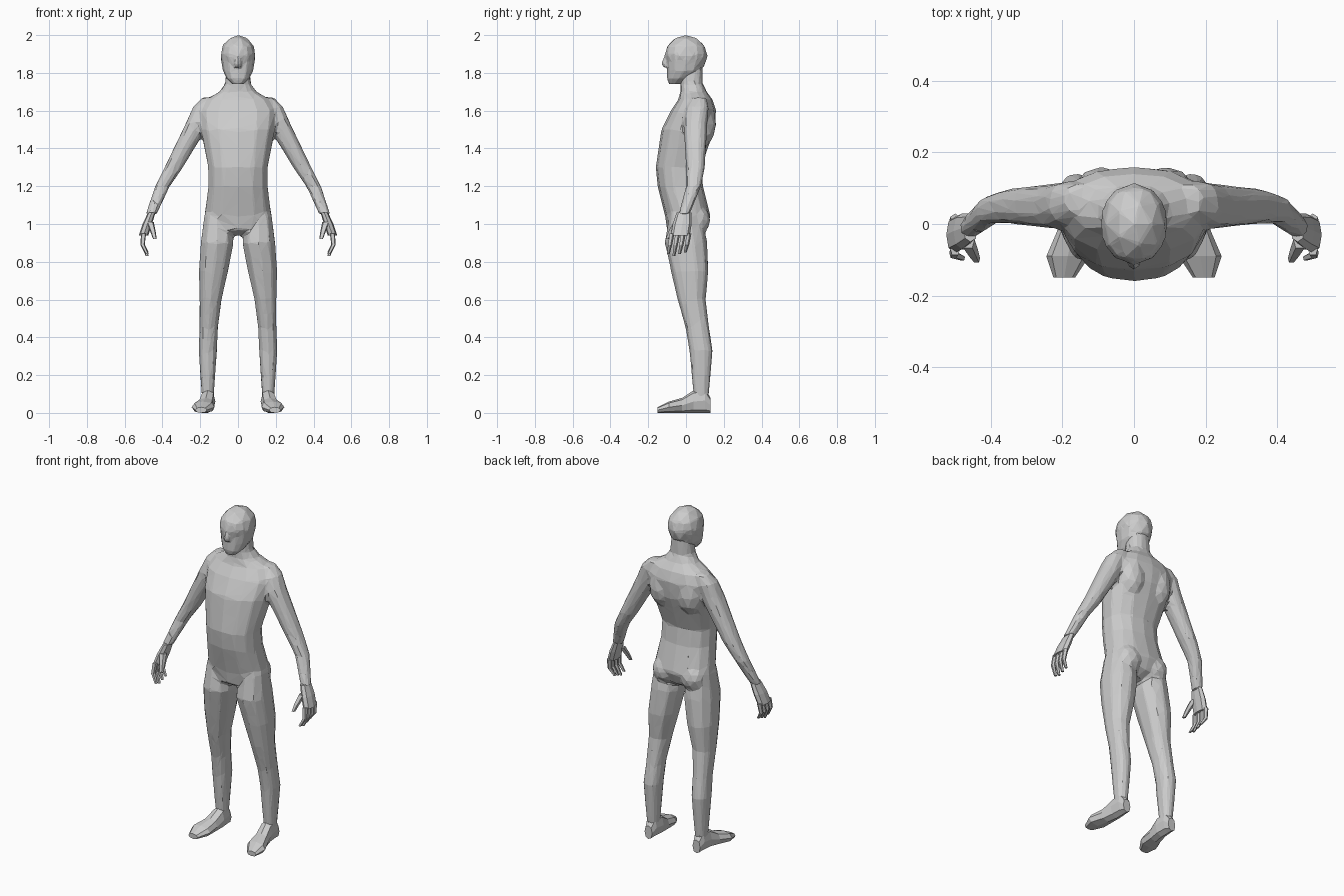
import bpy, bmesh, math
from mathutils import Matrix

if "Cube" in bpy.data.objects:
    bpy.data.objects.remove(bpy.data.objects["Cube"], do_unlink=True)

grey = bpy.data.materials.new("plain grey")
grey.use_nodes = True
colour = (0.6, 0.6, 0.6, 1)
grey.diffuse_color = colour
grey.node_tree.nodes["Principled BSDF"].inputs["Base Color"].default_value = colour


def squared(value, power):
    """Push a sine or cosine outward for a fuller, boxier outline."""
    return math.copysign(abs(value) ** power, value)


def loft(bm, rows, sides, power=0.85, side=1, lying=False):
    """Closed skin over level rings; lying turns the stack from upright to front-to-back."""
    rings = []
    for x, depth, level, half_width, half_depth in rows:
        ring = []
        for step in range(sides):
            angle = math.tau * step / sides + math.pi / 2
            across = side * (x + half_width * squared(math.cos(angle), power))
            along = depth + half_depth * squared(math.sin(angle), power)
            place = (across, level, along) if lying else (across, along, level)
            ring.append(bm.verts.new(place))
        rings.append(ring)
    faces = [bm.faces.new(rings[0]), bm.faces.new(rings[-1])]
    for lower, upper in zip(rings, rings[1:]):
        for step in range(sides):
            after = (step + 1) % sides
            faces.append(bm.faces.new((lower[step], lower[after], upper[after], upper[step])))
    bmesh.ops.recalc_face_normals(bm, faces=faces)


def trunk(bm, path, sides):
    """Central part from (depth, height, half width, half depth) points."""
    rows = [(0, y, z, width, depth) for y, z, width, depth in path]
    loft(bm, rows, sides)


def limb(bm, path, side, sides=10, ratio=1.0):
    """Side part from (x, y, z, radius) points; ratio is its depth over its width."""
    rows = [(x, y, z, radius, radius * ratio) for x, y, z, radius in path]
    loft(bm, rows, sides, side=side)


def ball(bm, centre, size):
    matrix = Matrix.Translation(centre) @ Matrix.Diagonal((*size, 1))
    bmesh.ops.create_icosphere(bm, subdivisions=2, radius=1, matrix=matrix)


def finish(name, bm):
    mesh = bpy.data.meshes.new(name)
    bm.to_mesh(mesh)
    bm.free()
    mesh.materials.append(grey)
    part = bpy.data.objects.new(name, mesh)
    bpy.context.collection.objects.link(part)
    return part


def fuse(part, voxel, ratio):
    """Join overlapping volumes into one skin and reduce it to flat facets."""
    remesh = part.modifiers.new("fuse", "REMESH")
    remesh.mode = "VOXEL"
    remesh.voxel_size = voxel
    blend = part.modifiers.new("blend", "SMOOTH")
    blend.iterations = 4
    facets = part.modifiers.new("facets", "DECIMATE")
    facets.ratio = ratio


# Body: torso with neck, arms, legs, shoulder blades and buttocks
bm = bmesh.new()
trunk(bm, [
    (0, 0.94, 0.06, 0.05), (0, 0.97, 0.13, 0.1), (0.01, 1.04, 0.18, 0.12),
    (-0.03, 1.2, 0.16, 0.12), (-0.04, 1.3, 0.16, 0.12), (0.01, 1.5, 0.2, 0.14),
    (0.04, 1.6, 0.21, 0.12), (0.05, 1.66, 0.17, 0.09), (0.04, 1.7, 0.1, 0.07),
    (0.03, 1.74, 0.07, 0.06), (0.03, 1.84, 0.06, 0.06)], sides=14)
for side in (1, -1):
    limb(bm, [
        (0.15, 0.07, 1.67, 0.04), (0.18, 0.06, 1.62, 0.06), (0.21, 0.05, 1.54, 0.065),
        (0.34, 0.05, 1.3, 0.05), (0.4, 0.04, 1.2, 0.04), (0.46, -0.01, 1.05, 0.03)], side)
    limb(bm, [
        (0.11, 0, 1.05, 0.07), (0.11, 0, 0.9, 0.09), (0.13, 0.02, 0.75, 0.08),
        (0.145, 0.03, 0.6, 0.06), (0.155, 0.06, 0.45, 0.05), (0.16, 0.08, 0.33, 0.05),
        (0.16, 0.08, 0.12, 0.035), (0.16, 0.08, 0.05, 0.03)], side, ratio=1.25)
    ball(bm, (side * 0.09, 0.09, 1.53), (0.08, 0.07, 0.12))
    ball(bm, (side * 0.09, 0.06, 1.02), (0.08, 0.07, 0.08))
fuse(finish("body", bm), voxel=0.011, ratio=0.045)

# Head: cranium, jaw, brow and nose
bm = bmesh.new()
ball(bm, (0, 0, 1.89), (0.095, 0.115, 0.11))
trunk(bm, [
    (-0.06, 1.74, 0.03, 0.03), (-0.04, 1.77, 0.06, 0.06), (-0.01, 1.81, 0.08, 0.09),
    (0, 1.87, 0.09, 0.1), (0, 1.9, 0.09, 0.11), (0, 1.94, 0.08, 0.1)], sides=12)
trunk(bm, [
    (-0.1, 1.83, 0.02, 0.02), (-0.1, 1.85, 0.02, 0.03), (-0.1, 1.9, 0.01, 0.01)], sides=6)
fuse(finish("head", bm), voxel=0.006, ratio=0.04)

for side, label in ((1, "left"), (-1, "right")):
    # Palm, four curled fingers and a thumb
    bm = bmesh.new()
    limb(bm, [(0.457, -0.01, 1.06, 0.02), (0.48, -0.02, 1, 0.025), (0.5, -0.03, 0.94, 0.025)],
         side, sides=8, ratio=2)
    for finger in range(4):
        y = 0.03 * finger - 0.075
        tip = 0.83 + 0.01 * abs(finger - 1)
        limb(bm, [(0.5, y, 0.95, 0.014), (0.505, y - 0.01, 0.89, 0.012),
                  (0.48, y - 0.02, tip, 0.008)], side, sides=5)
    limb(bm, [(0.465, -0.05, 1.01, 0.02), (0.45, -0.08, 0.96, 0.015),
              (0.44, -0.1, 0.92, 0.01)], side, sides=5)
    finish(label + "_hand", bm)

    # Foot turned slightly outward, its rings resting on the ground
    bm = bmesh.new()
    outline = [(0.16, 0.13, 0.025, 0.04), (0.16, 0.1, 0.035, 0.065), (0.16, 0.04, 0.04, 0.06),
               (0.17, -0.02, 0.045, 0.04), (0.185, -0.09, 0.06, 0.03), (0.195, -0.15, 0.03, 0.015)]
    rows = [(x, height, y, width, height) for x, y, width, height in outline]
    loft(bm, rows, sides=8, side=side, lying=True)
    finish(label + "_foot", bm)
